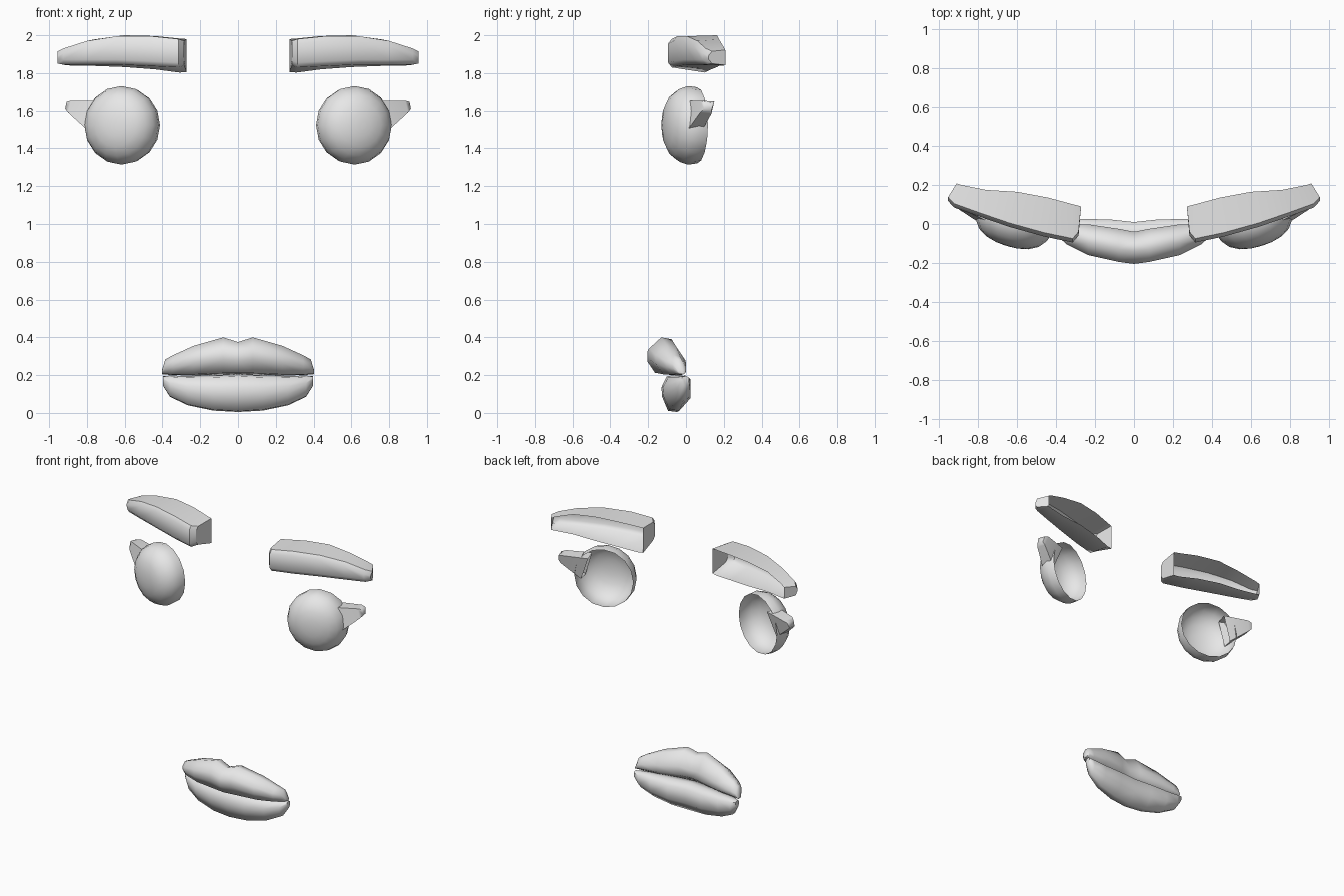
import bpy, bmesh, math
from mathutils import Vector, Matrix

if "Cube" in bpy.data.objects:
    bpy.data.objects.remove(bpy.data.objects["Cube"])

grey = bpy.data.materials.new("light_grey")
grey.diffuse_color = (0.8, 0.8, 0.8, 1)
grey.use_nodes = True
grey.node_tree.nodes["Principled BSDF"].inputs["Base Color"].default_value = grey.diffuse_color


def loft(name, rings, closed=True, caps=(False, False), angle=60):
    """Skin a row of rings, cap the chosen ends and mirror across x."""
    bm = bmesh.new()
    rows = [[bm.verts.new(p) for p in r] for r in rings]
    n = len(rows[0])
    for a, b in zip(rows, rows[1:]):
        for i in range(n if closed else n - 1):
            j = (i + 1) % n
            bm.faces.new((a[i], a[j], b[j], b[i]))
    for cap, row in zip(caps, (rows[0], rows[-1])):
        if cap:
            bm.faces.new(row)
    bmesh.ops.recalc_face_normals(bm, faces=bm.faces)
    # shells must face forwards / outwards from their own middle
    mid = sum((v.co for v in bm.verts), Vector()) / len(bm.verts)
    if sum((f.calc_center_median() - mid).dot(f.normal) * f.calc_area() for f in bm.faces) < 0:
        bmesh.ops.reverse_faces(bm, faces=bm.faces)
    me = bpy.data.meshes.new(name)
    bm.to_mesh(me)
    bm.free()
    me.materials.append(grey)
    ob = bpy.data.objects.new(name, me)
    bpy.context.collection.objects.link(ob)
    bpy.ops.object.select_all(action='DESELECT')
    ob.select_set(True)
    bpy.context.view_layer.objects.active = ob
    bpy.ops.object.shade_smooth_by_angle(angle=math.radians(angle))
    m = ob.modifiers.new("mirror", 'MIRROR')
    m.use_clip = True
    return ob


# Eyebrows: open-backed curved bars
# front x, front y, back x, back y, front top, front bottom, back top, back bottom
brow = [
    (0.285, -0.06, 0.272, 0.09, 1.965, 1.845, 1.98, 1.805),
    (0.315, -0.095, 0.31, 0.10, 1.975, 1.835, 1.983, 1.803),
    (0.46, -0.065, 0.44, 0.135, 1.99, 1.842, 1.996, 1.82),
    (0.64, -0.015, 0.60, 0.165, 1.99, 1.85, 2.0, 1.832),
    (0.80, 0.04, 0.76, 0.175, 1.965, 1.85, 1.978, 1.838),
    (0.925, 0.085, 0.885, 0.20, 1.925, 1.85, 1.937, 1.84),
    (0.955, 0.118, 0.912, 0.208, 1.91, 1.855, 1.922, 1.842),
]
rings = []
for fx, fy, bx, by, ft, fb, bt, bb in brow:
    b = 0.02
    rings.append([(bx, by, bt), (fx, fy + b, ft + 0.005), (fx, fy, ft - b),
                  (fx, fy, fb + b), (fx, fy + b, fb - 0.005), (bx, by, bb)])
brow_ob = loft("eyebrows", rings, closed=False, angle=50)
# close the two brow ends, leaving the back open
bm = bmesh.new()
bm.from_mesh(brow_ob.data)
bm.verts.ensure_lookup_table()
for start in (0, len(bm.verts) - 6):
    bm.faces.new([bm.verts[start + i] for i in range(6)])
bmesh.ops.recalc_face_normals(bm, faces=bm.faces)
front = min(bm.faces, key=lambda f: f.calc_center_median().y)
if front.normal.y > 0:
    bmesh.ops.reverse_faces(bm, faces=bm.faces)
bm.to_mesh(brow_ob.data)
bm.free()

# Eyes: tilted hollow domes with a short rim wall
tilt = Matrix.Translation((0.603, 0.058, 1.523)) @ Matrix.Rotation(math.radians(-17), 4, 'Z').inverted()
profile = [(0.97, 0.0), (1.0, 0.05), (0.93, 0.095), (0.78, 0.135), (0.55, 0.162), (0.28, 0.175), (0.08, 0.178)]
rings = []
for r, d in profile:
    rings.append([tilt @ Vector((0.205 * r * math.cos(a), -d, 0.209 * r * math.sin(a)))
                  for a in (math.tau * k / 16 for k in range(16))])
loft("eyes", rings, caps=(False, True))

# Eyelashes: tapered four-sided spikes, open where they enter the eye
base = [(0.73, 0.005, 1.652), (0.785, 0.0, 1.485), (0.765, 0.08, 1.485), (0.70, 0.095, 1.65)]
near = [(0.885, 0.075, 1.655), (0.90, 0.075, 1.59), (0.885, 0.135, 1.585), (0.865, 0.15, 1.65)]
tip = [(0.908, 0.095, 1.648), (0.915, 0.095, 1.61), (0.905, 0.135, 1.605), (0.895, 0.148, 1.643)]
loft("eyelashes", [base, near, tip], caps=(False, True), angle=70)


# Lips: a rounded section swept from the centre to the mouth corner
def lip(name, section, stations):
    rings = [[(x, yf + u * (yb - yf), zb + v * (zt - zb)) for u, v in section]
             for x, yf, yb, zb, zt in stations]
    return loft(name, rings, caps=(False, True))


lip("upper_lip",
    [(0, .7), (0, .4), (.25, .04), (.75, 0), (1, .2), (1, .5), (.7, .95), (.38, 1)],
    [(0, -0.205, -0.04, 0.205, 0.375), (0.078, -0.195, -0.025, 0.203, 0.40),
     (0.235, -0.16, -0.002, 0.198, 0.355), (0.345, -0.105, -0.0, 0.2, 0.305),
     (0.385, -0.07, 0.0, 0.203, 0.283), (0.403, -0.04, -0.005, 0.205, 0.225)])
lip("lower_lip",
    [(0, .65), (.2, .94), (.65, 1), (1, .85), (1, .35), (.6, 0), (.25, .03), (.03, .4)],
    [(0, -0.13, 0.01, 0.005, 0.205), (0.13, -0.123, 0.024, 0.012, 0.2),
     (0.265, -0.095, 0.025, 0.04, 0.196), (0.36, -0.055, 0.022, 0.085, 0.197),
     (0.398, -0.025, 0.015, 0.145, 0.195)])
